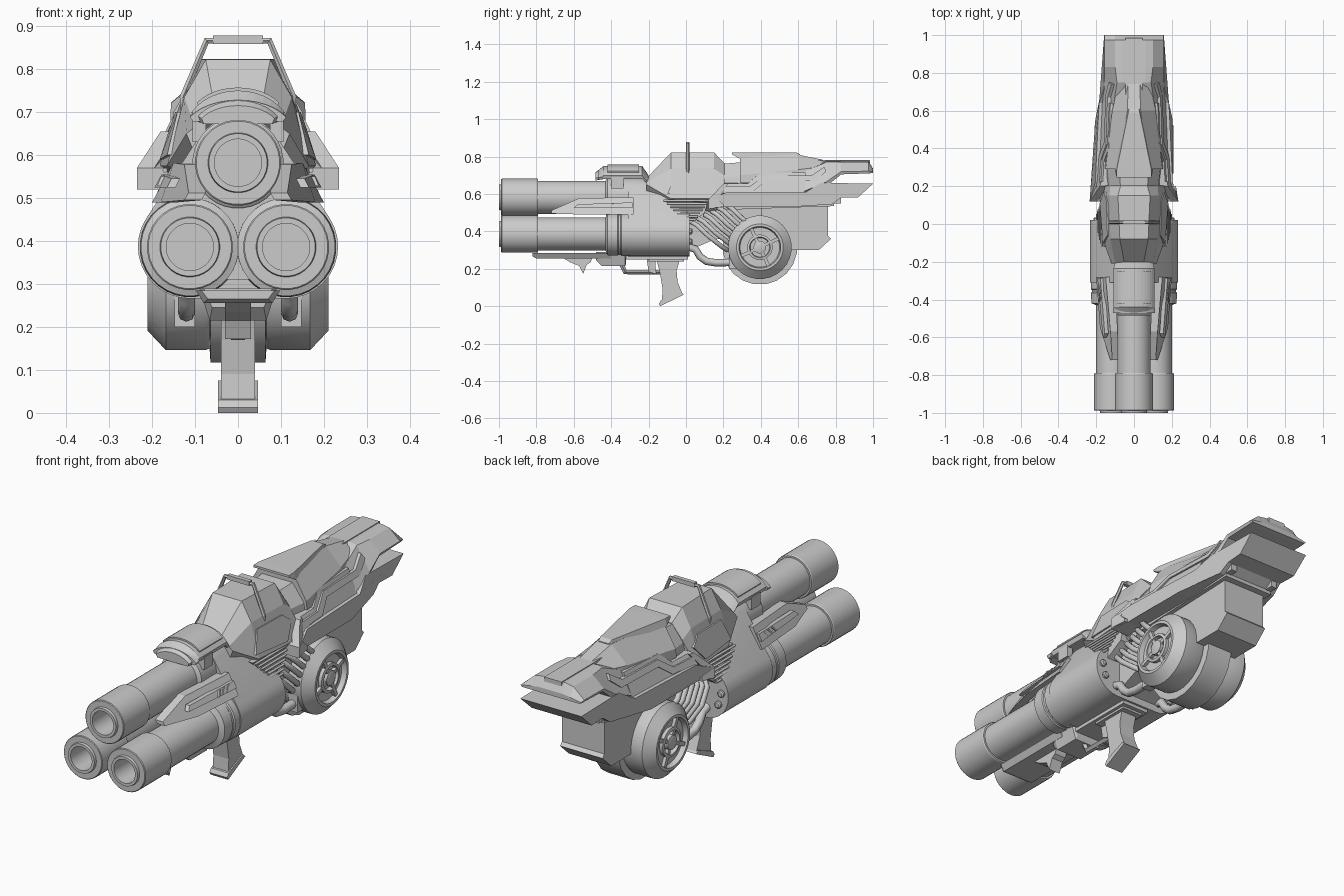
import bpy, bmesh, math
from mathutils import Vector, Matrix


def make(name, bm, mirror=False, smooth=False):
    bmesh.ops.recalc_face_normals(bm, faces=bm.faces)
    me = bpy.data.meshes.new(name)
    bm.to_mesh(me)
    bm.free()
    ob = bpy.data.objects.new(name, me)
    bpy.context.collection.objects.link(ob)
    if mirror:
        ob.modifiers.new("Mirror", "MIRROR")
    if smooth:
        bpy.ops.object.select_all(action="DESELECT")
        ob.select_set(True)
        bpy.context.view_layer.objects.active = ob
        bpy.ops.object.shade_smooth_by_angle(angle=math.radians(30))
    return ob


def skin(bm, rings):
    vs = [[bm.verts.new(p) for p in r] for r in rings]
    n = len(vs[0])
    for a, b in zip(vs, vs[1:]):
        for i in range(n):
            bm.faces.new((a[i], a[(i + 1) % n], b[(i + 1) % n], b[i]))
    bm.faces.new(vs[0])
    bm.faces.new(vs[-1])


def loft(name, sections, smooth=False):
    # sections: (y, half outline [(x, z)] from top to bottom), mirrored in x
    bm = bmesh.new()
    skin(bm, [[(x, y, z) for x, z in h] + [(-x, y, z) for x, z in reversed(h) if x > 0]
              for y, h in sections])
    return make(name, bm, smooth=smooth)


def plate(name, pts, depth=None):
    # side outline (y, z, x); full width when depth is None, else a mirrored pair
    bm = bmesh.new()
    skin(bm, [[(x, y, z) for y, z, x in pts],
              [(-x if depth is None else x - depth, y, z) for y, z, x in pts]])
    return make(name, bm, mirror=depth is not None)


def flat(pts, x):
    return [(y, z, x) for y, z in pts]


def box(name, x, y, z, mirror=False):
    return plate(name, flat([(y[0], z[0]), (y[1], z[0]), (y[1], z[1]), (y[0], z[1])], x[1]),
                 x[1] - x[0] if mirror else None)


def lathe(name, prof, axis, centre, n=32, mirror=False):
    # prof: (radius, position along axis)
    bm = bmesh.new()
    rings = []
    for r, t in prof:
        ring = []
        for i in range(n):
            a = 2 * math.pi * (i + .5) / n
            c, s = r * math.cos(a), r * math.sin(a)
            ring.append(Vector((c, t, s) if axis == "y" else (t, c, s)) + Vector(centre))
        rings.append(ring)
    skin(bm, rings)
    return make(name, bm, mirror, True)


def tube(name, pts, r, mirror=False, res=2, smooth=True):
    cu = bpy.data.curves.new(name, "CURVE")
    cu.dimensions = "3D"
    cu.bevel_depth = r
    cu.bevel_resolution = res
    cu.use_fill_caps = True
    sp = cu.splines.new("POLY")
    sp.points.add(len(pts) - 1)
    for p, q in zip(sp.points, pts):
        p.co = (*q, 1)
    sp.use_smooth = smooth
    ob = bpy.data.objects.new(name, cu)
    bpy.context.collection.objects.link(ob)
    if mirror:
        ob.modifiers.new("Mirror", "MIRROR")
    return ob


# three barrels with muzzle collars and rear sleeves
barrel = [(.055, -.8), (.055, -1), (.068, -1), (.07, -.988), (.097, -.988), (.1, -.985), (.1, -.795),
          (.097, -.79), (.089, -.79), (.089, -.43), (.1, -.425), (.114, -.42), (.116, -.365),
          (.112, -.36), (.112, -.35), (.117, -.345), (.117, -.28)]
lathe("upper_barrel", [(min(r, .106), t) for r, t in barrel], "y", (0, 0, .582))
lathe("lower_barrel", barrel, "y", (.112, 0, .386), mirror=True)

# barrel shroud: hull around the three sleeves, cut back at the top
bm = bmesh.new()
for cx, cz, r, ys in ((0, .58, .11, (-.31, -.2)), (.112, .387, .121, (-.31, .02)), (-.112, .387, .121, (-.31, .02))):
    for y in ys:
        for i in range(32):
            a = math.tau * i / 32
            bm.verts.new((cx + r * math.cos(a), y, cz + r * math.sin(a)))
bmesh.ops.convex_hull(bm, input=bm.verts)
bmesh.ops.delete(bm, geom=[v for v in bm.verts if not v.link_faces], context="VERTS")
bmesh.ops.dissolve_limit(bm, angle_limit=.01, verts=bm.verts, edges=bm.edges)
make("barrel_shroud", bm, smooth=True)
loft("sleeve_core", [(y, [(.09, .6), (.16, .49), (.09, .31)]) for y in (-.415, -.3)])


# arched hood above the upper barrel
def arc(w, top, drop, base):
    pts = [(w * math.sin(i / 6 * 1.05) / math.sin(1.05),
            top - drop * (1 - math.cos(i / 6 * 1.05)) / (1 - math.cos(1.05))) for i in range(7)]
    return pts + [(w * .93, base)]


loft("hood", [(-.485, arc(.085, .715, .03, .672)), (-.44, arc(.108, .75, .05, .68)),
              (-.235, arc(.108, .75, .05, .68)), (-.2, arc(.1, .70, .045, .65))])
loft("hood_rim", [(-.47, arc(.112, .728, .04, .678)), (-.445, arc(.112, .732, .04, .678))])
loft("hood_band", [(-.42, arc(.095, .757, .035, .70)), (-.25, arc(.095, .757, .035, .70))])
box("hood_bracket", (.075, .106), (-.4, -.335), (.63, .69), True)

# side fins between the barrels
plate("side_fin", [(-.72, .495, .125), (-.72, .512, .115), (-.57, .578, .125), (-.28, .582, .15), (-.28, .49, .2),
                   (-.55, .49, .18)], .04)
plate("fin_bar", [(-.6, .525, .165), (-.58, .545, .155), (-.285, .555, .178), (-.285, .525, .194)], .02)
for i in range(3):
    y = -.41 + i * .03
    plate("fin_vent", [(y, .528, .188), (y + .02, .55, .179), (y + .03, .55, .179), (y + .01, .528, .188)], .01)

# faceted cabin
loft("cabin", [(-.21, [(.05, .685), (.1, .665), (.12, .65), (.1, .6)]),
               (-.08, [(.075, .822), (.125, .735), (.165, .575), (.12, .555)]),
               (.15, [(.085, .822), (.13, .735), (.182, .575), (.12, .5)]),
               (.205, [(.07, .765), (.125, .7), (.165, .64), (.12, .56)])])
plate("cabin_side_panel", [(-.1, .6, .165), (-.06, .7, .141), (.12, .7, .146), (.17, .66, .16), (.11, .59, .182)], .02)

# carrying handle
tube("handle", [(.125, .01, .665), (.128, .01, .735), (.073, .01, .866), (-.073, .01, .866), (-.128, .01, .735),
                (-.125, .01, .665)], .009, res=1, smooth=False)
box("handle_grip", (-.058, .058), (0, .02), (.858, .878))
box("handle_foot", (.1, .132), (-.07, .02), (.662, .678), True)

# inner core and side grille
plate("core", flat([(-.2, .32), (.02, .3), (.16, .36), (.55, .36), (.55, .6), (-.15, .6)], .1))
plate("grille_back", [(-.12, .57, .16), (.12, .57, .16), (.1, .5, .16), (.02, .44, .17)], .06)
for i in range(7):
    z = .565 - i * .017
    x = .17 + i * .004
    tube("grille_slat", [(x, -.12 + i * .018, z), (x, .12 - i * .011, z)], .006, True, 1)

# rear hull: two stacked wing tiers with a forked tail
plate("wing_lower", [(.12, .52, .235), (.12, .57, .235), (.22, .61, .205), (.64, .61, .185), (.72, .66, .158),
                     (1, .655, .158), (.92, .582, .155), (.83, .58, .15), (.78, .545, .155), (.55, .53, .205),
                     (.2, .53, .205)])
loft("wing_upper", [(.14, [(.1, .57), (.19, .565), (.2, .56), (.15, .54)]),
                    (.2, [(.12, .66), (.165, .655), (.2, .605), (.15, .56)]),
                    (.33, [(.12, .66), (.16, .655), (.187, .605), (.15, .57)]),
                    (.4, [(.12, .717), (.135, .715), (.18, .605), (.15, .57)]),
                    (.64, [(.1, .717), (.125, .715), (.17, .605), (.14, .58)])])
loft("tail_upper", [(.62, [(.05, .717), (.11, .715), (.168, .61), (.15, .6)]),
                    (.75, [(.06, .777), (.09, .77), (.158, .665), (.15, .64)]),
                    (.83, [(.06, .777), (.1, .77), (.156, .72), (.15, .705)]),
                    (.975, [(.06, .777), (.1, .77), (.156, .722), (.15, .71)]),
                    (1, [(.06, .735), (.1, .73), (.156, .72), (.15, .712)])])
plate("wing_trim", [(.12, .525, .235), (.12, .57, .235), (.2, .655, .18), (.225, .655, .175), (.17, .57, .222),
                    (.2, .545, .222), (.2, .53, .222)], .04)
plate("wing_rail", [(.2, .64, .184), (.34, .64, .176), (.42, .698, .148), (.67, .698, .14), (.74, .745, .12),
                    (.75, .72, .135), (.69, .67, .15), (.43, .67, .16), (.36, .615, .186), (.2, .615, .196)], .03)
plate("keel", flat([(.2, .56), (.79, .56), (.79, .535), (.2, .515)], .13))
box("tail_spine", (-.045, .045), (.6, .985), (.74, .781))
box("tail_hook", (.1, .13), (.79, .83), (.55, .585), True)

# rear hump with its flat overhanging top plate
loft("rear_hump", [(.29, [(.085, .81), (.15, .7), (.155, .66)]), (.6, [(.035, .81), (.115, .73), (.12, .66)]),
                   (.76, [(.03, .777), (.08, .75), (.1, .66)])])
loft("hump_front", [(.18, [(.07, .76), (.125, .69), (.15, .6)]), (.3, [(.08, .77), (.14, .69), (.15, .6)])])
loft("hump_top_plate", [(.245, [(.092, .822), (.092, .812)]), (.285, [(.092, .823), (.1, .79)]),
                        (.59, [(.03, .823), (.04, .795)]), (.61, [(.026, .812), (.03, .8)])])

# rear box under the wing
plate("rear_box", flat([(.4, .55), (.76, .55), (.76, .375), (.775, .36), (.71, .3), (.5, .3), (.4, .34)], .11))

# side drums, central drum and hub details
WC = (0, .395, .315)
lathe("central_drum", [(.17, -.066), (.2, -.064), (.2, .064), (.17, .066)], "x", WC, 20)
lathe("side_drum", [(.15, .06), (.166, .066), (.17, .075), (.17, .168), (.125, .21), (.112, .21), (.106, .187),
                    (.02, .187)], "x", WC, 28, True)
lathe("drum_ring", [(.068, .18), (.068, .203), (.055, .206), (.05, .18)], "x", WC, 24, True)
lathe("drum_hub", [(.034, .18), (.034, .206), (.022, .21), (.001, .21)], "x", WC, 16, True)
for k in range(4):
    bm = bmesh.new()
    bmesh.ops.create_cube(bm, size=1)
    bm.transform(Matrix.Translation(Vector(WC) + Vector((.192, 0, 0))) @
                 Matrix.Rotation(math.radians(25 + 90 * k), 4, "X") @
                 Matrix.Translation((0, .07, 0)) @ Matrix.Diagonal((.02, .085, .018, 1)))
    make("drum_spoke", bm, True)

# hoses from hull to drums
for i in range(6):
    y, z = .06 + i * .036, .42 + i * .019
    tube("hose", [(.115, y - .03, z + .03), (.15, y, z + .012), (.165, y + .06, z - .045), (.15, y + .13, z - .1),
                  (.11, y + .16, z - .12)], .013, True)
tube("drain_pipe", [(.12, 0, .32), (.12, .05, .305), (.12, .075, .265), (.12, .11, .24), (.12, .16, .232),
                    (.12, .26, .235)], .02, True)
box("drum_lug", (.1, .148), (.23, .3), (.2, .31), True)
for x, z in ((.2, .4), (.185, .345)):
    lathe("rear_bolt", [(.016, 0), (.016, .03), (.01, .035)], "y", (x, 0, z), 10, True)

# pistol grip, trigger and guard
plate("grip", flat([(-.16, .26), (-.03, .26), (-.05, .19), (-.045, .13), (-.018, .065), (-.13, .015), (-.125, .09),
                    (-.138, .17)], .04))
plate("grip_base", flat([(-.012, .062), (-.025, .075), (-.135, .03), (-.145, .012), (-.138, 0)], .046))
tube("trigger_guard", [(0, -.35, .235), (0, -.325, .182), (0, -.13, .182)], .013, res=0, smooth=False)
plate("trigger", flat([(-.21, .25), (-.165, .25), (-.16, .17), (-.2, .185)], .016))

# underside rail, blocks and hook
loft("under_rail", [(-.82, [(.085, .285), (.07, .265)]), (-.8, [(.098, .285), (.08, .256)]),
                    (-.4, [(.098, .285), (.08, .256)])])
plate("under_hook", flat([(-.66, .26), (-.5, .26), (-.51, .235), (-.53, .222), (-.55, .172), (-.57, .215), (-.62, .235)],
                         .03))
loft("under_block", [(-.48, [(.08, .29), (.06, .245)]), (-.45, [(.09, .29), (.066, .215)]),
                     (-.325, [(.09, .29), (.066, .215)]), (-.32, [(.08, .29), (.06, .23)])])
box("under_bar", (-.07, .07), (-.35, .01), (.25, .29))
box("grip_mount", (-.055, .055), (-.2, -.01), (.24, .26))
